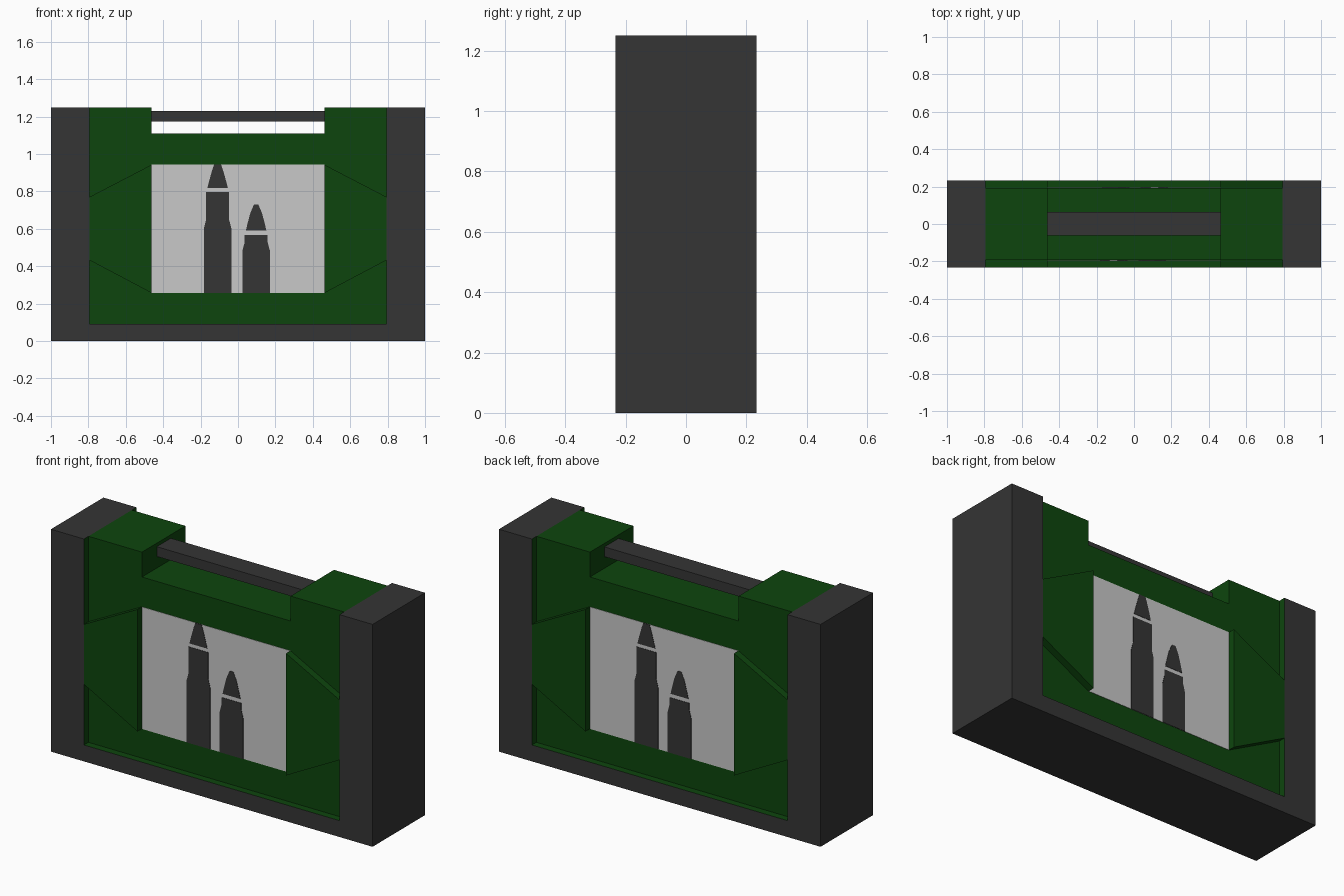
import bpy, bmesh
from mathutils import Matrix, Vector

if "Cube" in bpy.data.objects:
    bpy.data.objects.remove(bpy.data.objects["Cube"])

D = 0.233      # half depth of the outer frame
R = 0.193      # half depth of the recessed green body
IX = 0.795     # inner side of the frame
PX = 0.462     # half width of picture panel and handle gap


def material(name, rgb):
    m = bpy.data.materials.new(name)
    m.diffuse_color = (*rgb, 1)
    m.use_nodes = True
    m.node_tree.nodes["Principled BSDF"].inputs["Base Color"].default_value = m.diffuse_color
    return m


GREEN = material("dark green", (0.004, 0.06, 0.004))
DARK = material("charcoal", (0.035, 0.035, 0.035))
GREY = material("light grey", (0.58, 0.58, 0.58))


def prism(name, outlines, y0, y1, mats, both_sides=False):
    """Extrude x/z outlines from y0 to y1; optionally repeat turned to the back."""
    bm = bmesh.new()
    for pts in outlines:
        face = bm.faces.new([bm.verts.new((x, y0, z)) for x, z in pts])
        new = bmesh.ops.extrude_face_region(bm, geom=[face])["geom"]
        verts = [v for v in new if isinstance(v, bmesh.types.BMVert)]
        bmesh.ops.translate(bm, verts=verts, vec=(0, y1 - y0, 0))
    if both_sides:
        copy = bmesh.ops.duplicate(bm, geom=bm.verts[:] + bm.edges[:] + bm.faces[:])["geom"]
        verts = [v for v in copy if isinstance(v, bmesh.types.BMVert)]
        bmesh.ops.rotate(bm, verts=verts, cent=Vector(), matrix=Matrix.Rotation(3.14159265, 3, 'Z'))
    bmesh.ops.recalc_face_normals(bm, faces=bm.faces[:])
    me = bpy.data.meshes.new(name)
    bm.to_mesh(me)
    bm.free()
    for m in mats:
        me.materials.append(m)
    ob = bpy.data.objects.new(name, me)
    bpy.context.collection.objects.link(ob)
    return ob


def rect(x0, x1, z0, z1):
    return [(x0, z0), (x1, z0), (x1, z1), (x0, z1)]


def symmetric(half):
    """Close a right-half outline by mirroring it across x = 0."""
    return half + [(-x, z) for x, z in reversed(half)]


# U-shaped outer frame; its inward faces are green
frame = prism("outer_frame", [symmetric([(1, 0), (1, 1.25), (IX, 1.25), (IX, 0.092)])],
              -D, D, [DARK, GREEN])
for p in frame.data.polygons:
    c = p.center
    if abs(p.normal.y) < 0.5 and abs(c.x) < 0.9 and 0.05 < c.z < 1.2:
        p.material_index = 1

# Recessed body with the handle notch in the top
prism("box_body", [symmetric([(IX, 0.092), (IX, 1.25), (PX, 1.25), (PX, 1.11)])], -R, R, [GREEN])

# Raised side braces, flush with the frame, front and back
brace = [(PX, 0.257), (IX, 0.433), (IX, 0.77), (PX, 0.943)]
prism("side_braces", [brace, [(-x, z) for x, z in brace]], -D, -R, [GREEN], True)

# Carrying handle
prism("handle", [rect(-PX, PX, 1.175, 1.23)], -0.061, 0.064, [DARK])

# Picture panel on each side
prism("picture_panel", [rect(-PX, PX, 0.257, 0.943)], -R - 0.002, -R, [GREY], True)


def silhouette(cx, shoulder, neck_top, tip):
    """Cartridge case with a shoulder, and a separate pointed tip."""
    case = [(0.073, 0.257), (0.073, shoulder), (0.061, shoulder + 0.045), (0.061, neck_top)]
    return [[(cx + x, z) for x, z in symmetric(h)] for h in (case, tip)]


# Two cartridge silhouettes on each panel, the tall one cut off by the panel top
tall = silhouette(-0.109, 0.605, 0.798, [(0.055, 0.818), (0.047, 0.85), (0.029, 0.914), (0.019, 0.943)])
short = silhouette(0.097, 0.485, 0.568, [(0.055, 0.59), (0.047, 0.625), (0.031, 0.685), (0.012, 0.73)])
prism("cartridge_silhouettes", tall + short, -R - 0.004, -R - 0.001, [DARK], True)
